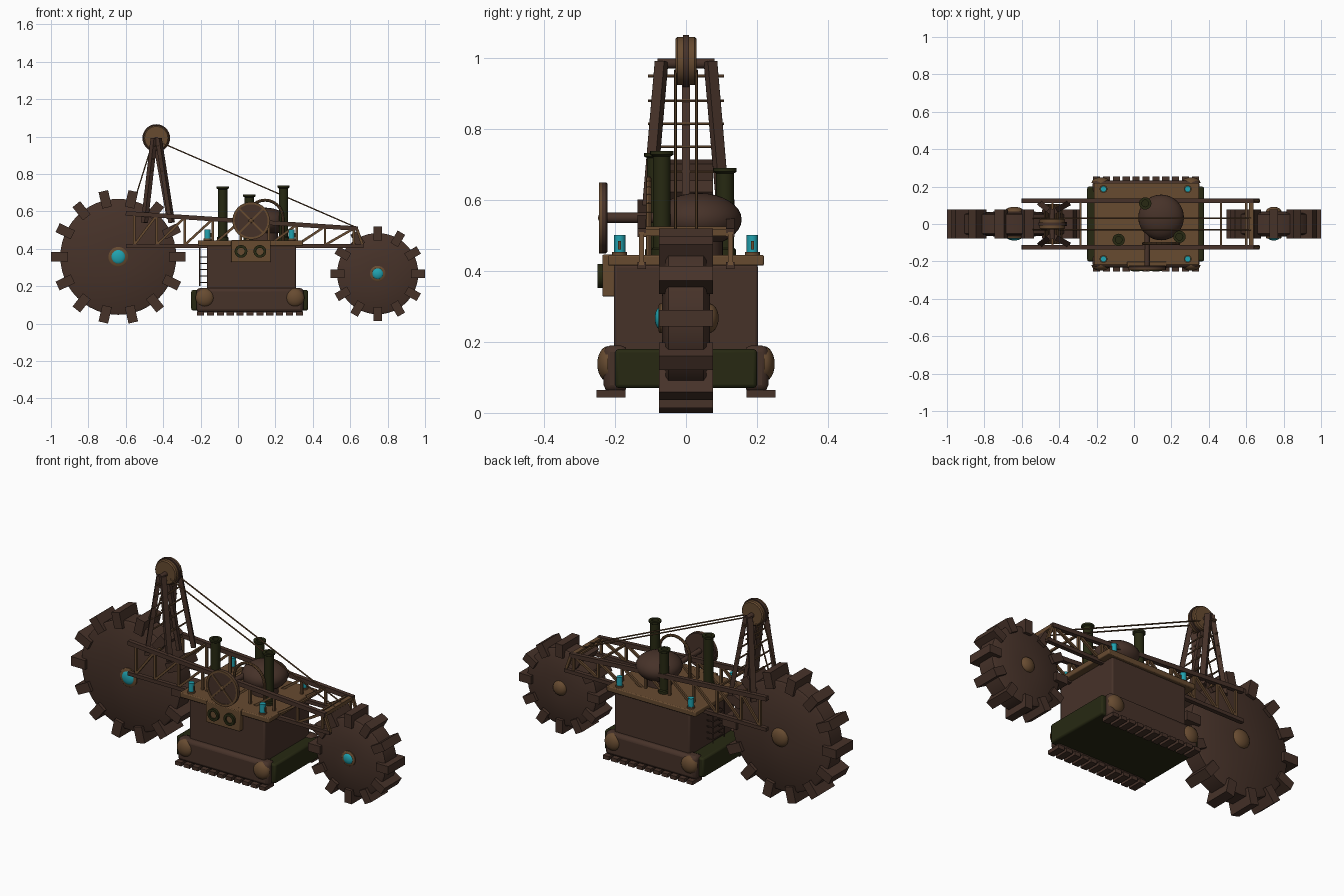
import bpy, bmesh, math
from mathutils import Vector, Matrix

if "Cube" in bpy.data.objects:
    bpy.data.objects.remove(bpy.data.objects["Cube"])


def mat(name, col):
    m = bpy.data.materials.new(name)
    m.diffuse_color = (*col, 1)
    m.use_nodes = True
    m.node_tree.nodes["Principled BSDF"].inputs["Base Color"].default_value = m.diffuse_color
    return m


DARK = mat("dark_brown", (0.062, 0.032, 0.022))
LIGHT = mat("bronze_brown", (0.135, 0.070, 0.030))
GREEN = mat("dark_olive", (0.020, 0.022, 0.006))
TEAL = mat("teal_glow", (0.015, 0.36, 0.43))


class Part:
    """Collects simple solids into one object."""

    def __init__(self, name, material, bevel=0):
        self.name, self.mat, self.bevel = name, material, bevel
        self.bm = bmesh.new()

    def cube(self, mtx):
        bmesh.ops.create_cube(self.bm, size=1, matrix=mtx)

    def box(self, lo, hi):
        lo, hi = Vector(lo), Vector(hi)
        self.cube(Matrix.Translation((lo + hi) / 2) @ Matrix.Diagonal((*(hi - lo), 1)))
        return self

    def bar(self, a, b, w, d=None):
        a, b = Vector(a), Vector(b)
        v = b - a
        rot = v.to_track_quat('X', 'Z').to_matrix().to_4x4()
        self.cube(Matrix.Translation((a + b) / 2) @ rot @ Matrix.Diagonal((v.length, d or w, w, 1)))
        return self

    def rod(self, a, b, r, seg=8):
        v = Vector(b) - Vector(a)
        return self.lathe(a, v, [(0, 0), (r, 0), (r, v.length), (0, v.length)], seg)

    def lathe(self, origin, axis, profile, seg=32):
        """Revolve (radius, height) points round an axis."""
        mtx = Matrix.Translation(origin) @ Vector(axis).to_track_quat('Z', 'Y').to_matrix().to_4x4()
        rings = []
        for r, h in profile:
            if r == 0:
                rings.append([self.bm.verts.new(mtx @ Vector((0, 0, h)))] * seg)
            else:
                rings.append([self.bm.verts.new(mtx @ Vector((r * math.cos(t), r * math.sin(t), h)))
                              for t in (2 * math.pi * i / seg for i in range(seg))])
        for p, q in zip(rings, rings[1:]):
            for i in range(seg):
                j = (i + 1) % seg
                self.bm.faces.new(list(dict.fromkeys((p[i], p[j], q[j], q[i]))))
        return self

    def dome(self, origin, axis, r, h, seg=24):
        pts = [(r * math.cos(t), h * math.sin(t)) for t in (math.pi / 2 * i / 6 for i in range(6))]
        return self.lathe(origin, axis, [(0, 0)] + pts + [(0, h)], seg)

    def done(self):
        bmesh.ops.recalc_face_normals(self.bm, faces=self.bm.faces)
        me = bpy.data.meshes.new(self.name)
        self.bm.to_mesh(me)
        self.bm.free()
        me.materials.append(self.mat)
        ob = bpy.data.objects.new(self.name, me)
        bpy.context.collection.objects.link(ob)
        bpy.context.view_layer.objects.active = ob
        bpy.ops.object.select_all(action='DESELECT')
        ob.select_set(True)
        bpy.ops.object.shade_smooth_by_angle(angle=math.radians(35))
        if self.bevel:
            b = ob.modifiers.new("bevel", 'BEVEL')
            b.width, b.segments = self.bevel, 2
        return ob


# Toothed wheels with hubs
def toothed_wheel(name, x, z, r, tip, n, tooth):
    c = Vector((x, 0, z))
    Part(name + "_disc", DARK).lathe(c, (0, 1, 0), [(0, -.068), (.06, -.068), (r - .012, -.057), (r, -.05),
                                     (r, .05), (r - .012, .057), (.06, .068), (0, .068)], 48).done()
    teeth = Part(name + "_teeth", DARK)
    for i in range(n):
        mid = (r - .04 + tip) / 2
        teeth.cube(Matrix.Translation(c) @ Matrix.Rotation(2 * math.pi * i / n, 4, 'Y')
                   @ Matrix.Translation((mid, 0, 0)) @ Matrix.Diagonal((tip - r + .04, .153, tooth, 1)))
    teeth.done()
    k = .053 if r > .25 else .042
    hub = Part(name + "_hub", LIGHT)
    hub.lathe(c, (0, -1, 0), [(0, 0), (k, 0), (k, .074), (k - .006, .078), (0, .078)])
    hub.dome(c + Vector((0, .064, 0)), (0, 1, 0), k, .028).done()
    Part(name + "_hub_light", TEAL).dome(c + Vector((0, -.072, 0)), (0, -1, 0), k * .75, .016).done()


toothed_wheel("large_wheel", -.64, .357, .31, .36, 14, .052)
toothed_wheel("small_wheel", .747, .267, .217, .253, 12, .046)

# Hull, lower chassis and deck
Part("hull", DARK, .008).box((-.165, -.203, .12), (.31, .203, .418)).done()
Part("chassis", GREEN, .01).box((-.25, -.2, .07), (.375, .2, .18)).done()
Part("deck", LIGHT, .005).box((-.214, -.22, .415), (.348, .22, .445)).done()

# Crawler tracks: side frames, pads and end bosses
frames = Part("track_frames", DARK, .018)
pads = Part("track_pads", DARK)
bosses = Part("track_bosses", LIGHT)
for s in (-1, 1):
    frames.box((-.222, min(s * .165, s * .232), .06), (.35, max(s * .165, s * .232), .19))
    for i in range(11):
        x = -.2 + i * .0528
        pads.box((x - .019, min(s * .17, s * .253), .043), (x + .019, max(s * .17, s * .253), .064))
    for x in (-.177, .305):
        bosses.dome((x, s * .22, .138), (0, s, 0), .05, .03)
for p in (frames, pads, bosses):
    p.done()

# Truss boom on both sides of the wheels
chords = Part("boom_chords", DARK)
braces = Part("boom_braces", LIGHT)


def top_z(x):
    return .587 - (x + .56) * .066


xs = [-.555] + [-.435 + .15 * i for i in range(7)] + [.62]
for s in (-1, 1):
    y = s * .125
    chords.bar((-.6, y, top_z(-.6)), (.64, y, top_z(.64)), .024)
    chords.bar((-.6, y, .415), (.672, y, .415), .02, .024)
    for i, x in enumerate(xs):
        braces.bar((x, y, .415), (x, y, top_z(x)), .013)
        if i:
            braces.bar((xs[i - 1], y, .42), (x, y, top_z(x)), .013)
    braces.bar((.635, y, top_z(.635)), (.668, y, .415), .014)
for x in (-.435, -.285, .465, .6):
    braces.bar((x, -.125, top_z(x)), (x, .125, top_z(x)), .011)
braces.box((.615, -.118, .498), (.64, .118, .518))
chords.done()
braces.done()

# Mast: four splayed legs, rungs, stay
legs = Part("mast_legs", DARK)
rungs = Part("mast_rungs", LIGHT)
for s in (-1, 1):
    for x in (-.5, -.355):
        legs.bar((x, s * .108, .54), (-.437 + (.012 if x > -.4 else -.012), s * .069, .99), .024, .03)
for z in (.68, .75, .815, .88, .95):
    w = (.99 - z) / .45
    for x in (-.44 - .055 * w, -.434 + .07 * w):
        rungs.rod((x, -.107, z), (x, .107, z), .0045, 6)
legs.bar((-.437, 0, .93), (-.37, 0, .56), .022)
legs.done()
rungs.done()

# Sheave at the mast head, with axle and cables
Part("sheave_cheeks", LIGHT).lathe((-.437, -.03, .992), (0, 1, 0),
    [(0, 0), (.062, 0), (.068, .006), (.068, .054), (.062, .06), (0, .06)]).done()
Part("sheave_rim", DARK).rod((-.437, -.008, .992), (-.437, .008, .992), .074, 32).done()
Part("sheave_axle", DARK).rod((-.437, -.08, .985), (-.437, .08, .985), .014, 12).done()
cables = Part("cables", LIGHT)
for y in (-.03, .03):
    cables.rod((-.405, y, .965), (.63, y, .515), .004, 6)
    cables.rod((-.462, y, .95), (-.575, y, .59), .004, 6)
cables.done()

# Exhaust stacks
stacks = Part("stacks", GREEN)
for x, y, top in ((-.082, -.085, .733), (.243, -.068, .738), (.06, .11, .69)):
    r = .025
    stacks.lathe((x, y, .44), (0, 0, 1), [(0, 0), (r + .006, 0), (r + .006, .02), (r, .025), (r, top - .455),
                 (.033, top - .45), (.033, top - .44), (.018, top - .44), (.018, top - .46), (0, top - .46)], 20)
stacks.done()

# Flattened boiler dome on a short stand
boiler = Part("boiler", DARK)
boiler.lathe((.145, .035, .545), (0, 0, 1),
    [(0, -.075)] + [(.122 * math.cos(t), .075 * math.sin(t)) for t in (math.pi * i / 16 for i in range(-7, 8))] + [(0, .075)])
boiler.rod((.145, .035, .44), (.145, .035, .5), .07, 24).done()

# Arched pipe in front of the boiler
pipe = Part("arched_pipe", LIGHT)
arc = [(.145 + .095 * math.cos(t), -.105, .565 + .095 * math.sin(t)) for t in (math.pi * i / 12 for i in range(13))]
arc = [(.24, -.105, .44)] + arc + [(.05, -.105, .44)]
for a, b in zip(arc, arc[1:]):
    pipe.rod(a, b, .008, 8)
pipe.done()

# Spoked flywheel at the front
fc = (.07, -.222, .55)
Part("flywheel_disc", DARK).lathe(fc, (0, -1, 0), [(0, 0), (.096, 0), (.1, .004), (.1, .015), (.096, .018), (0, .018)], 40).done()
fly = Part("flywheel_rim", LIGHT)
fly.lathe(fc, (0, -1, 0), [(.088, .015), (.1, .015), (.1, .023), (.088, .023), (.088, .015)], 40)
for s in (-1, 1):
    fly.bar((.07 - .065, -.242, .55 - s * .065), (.07 + .065, -.242, .55 + s * .065), .009, .006)
fly.dome((.07, -.236, .55), (0, -1, 0), .014, .012, 16).done()
Part("flywheel_axle", DARK).rod((.07, -.23, .55), (.07, 0, .55), .015, 12).done()

# Gauge panel
Part("gauge_panel", LIGHT, .004).box((-.038, -.236, .328), (.175, -.2, .446)).done()
rims = Part("gauge_rims", GREEN)
faces = Part("gauge_faces", LIGHT)
for x in (.016, .117):
    rims.lathe((x, -.232, .386), (0, -1, 0), [(0, 0), (.034, 0), (.034, .018), (.02, .018), (.02, .008), (0, .008)], 24)
    faces.rod((x, -.232, .386), (x, -.244, .386), .019, 20)
rims.done()
faces.done()

# Lamps on the deck corners
lamps = Part("lamps", TEAL)
mounts = Part("lamp_mounts", LIGHT)
for x in (-.163, .287):
    for y in (-.187, .187):
        lamps.rod((x, y, .452), (x, y, .502), .016, 16)
        mounts.rod((x, y, .444), (x, y, .454), .021, 16)
        mounts.bar((x + .017, y, .46), (x + .017, y, .485), .008)
lamps.done()
mounts.done()

# Side ladder
ladder = Part("ladder", DARK)
for y in (-.05, .05):
    ladder.rod((-.205, y, .2), (-.205, y, .415), .004, 6)
for i in range(5):
    z = .22 + i * .034
    ladder.rod((-.205, -.05, z), (-.205, .05, z), .004, 6)
    for y in (-.05, .05):
        ladder.rod((-.205, y, z), (-.16, y, z), .003, 6)
ladder.done()
